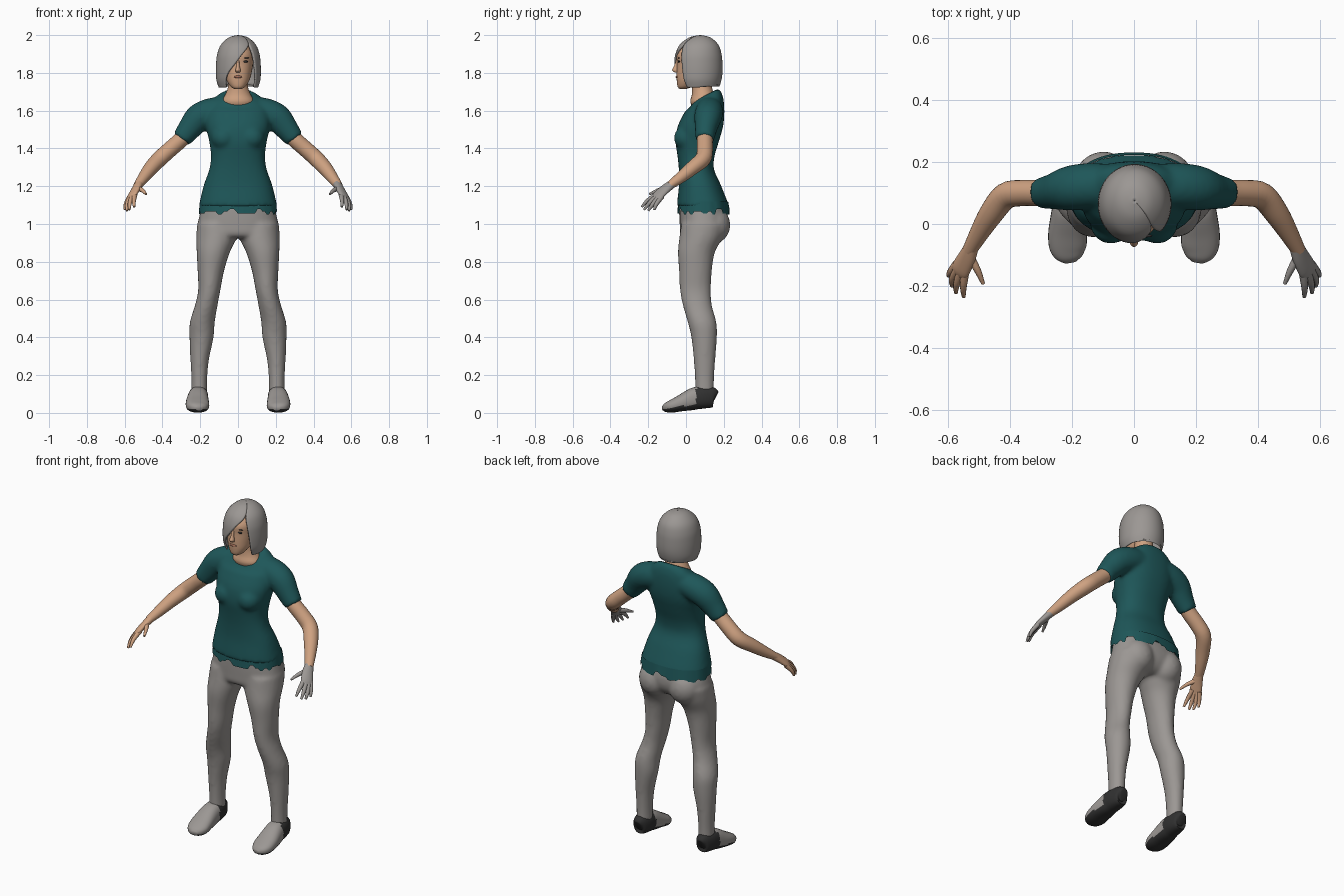
import bpy, bmesh, math, random
from mathutils import Vector, Matrix

random.seed(4)
cube = bpy.data.objects.get("Cube")
if cube:
    bpy.data.objects.remove(cube, do_unlink=True)


def material(name, r, g, b):
    m = bpy.data.materials.new(name)
    m.use_nodes = True
    m.diffuse_color = (r, g, b, 1)
    m.node_tree.nodes["Principled BSDF"].inputs["Base Color"].default_value = (r, g, b, 1)
    return m


GREY = material("warm_grey", .33, .31, .295)
TEAL = material("dark_teal", .013, .095, .1)
SKIN = material("skin", .62, .36, .22)
DARK = material("charcoal", .03, .03, .03)
LIP = material("lip", .4, .17, .11)


def spline(rows, k=4):
    """Catmull-Rom resampling of a list of equal-length rows."""
    out = []
    for i in range(len(rows) - 1):
        p = [rows[max(0, min(len(rows) - 1, i + j))] for j in (-1, 0, 1, 2)]
        for s in range(k):
            t = s / k
            out.append([.5 * (2 * b + (c - a) * t + (2 * a - 5 * b + 4 * c - d) * t * t
                              + (3 * b - a - 3 * c + d) * t ** 3) for a, b, c, d in zip(*p)])
    return out + [list(rows[-1])]


def bridge(bm, rings, closed=True):
    n = len(rings[0])
    for a, b in zip(rings, rings[1:]):
        for i in range(n if closed else n - 1):
            j = (i + 1) % n
            bm.faces.new((a[i], a[j], b[j], b[i]))


def loft(bm, rows, side=1, ref=(0, 0, 1), level=False, n=28, power=2, k=4, caps=True):
    """Skin rows of (x, y, z, half width, half depth); level keeps rings horizontal."""
    rows = spline(rows, k)
    pts = [Vector(r[:3]) for r in rows]
    rings = []
    for i, r in enumerate(rows):
        t = pts[min(i + 1, len(pts) - 1)] - pts[max(i - 1, 0)]
        t = Vector((0, 0, 1)) if level else t.normalized()
        u = (Vector((0, 1, 0)) if level else Vector(ref)).cross(t).normalized()
        v = t.cross(u)
        ring = []
        for j in range(n):
            c, s = math.cos(math.tau * j / n), math.sin(math.tau * j / n)
            c = math.copysign(abs(c) ** (2 / power), c)
            s = math.copysign(abs(s) ** (2 / power), s)
            q = pts[i] + u * c * r[3] + v * s * r[4]
            ring.append(bm.verts.new((q.x * side, q.y, q.z)))
        rings.append(ring)
    bridge(bm, rings)
    if caps:
        bm.faces.new(rings[0])
        bm.faces.new(rings[-1])
    return rings


def ball(bm, loc, size):
    bmesh.ops.create_uvsphere(bm, u_segments=20, v_segments=12, radius=1,
                              matrix=Matrix.LocRotScale(Vector(loc), None, Vector(size)))


def finish(name, bm, *mats, voxel=0, rule=None, angle=50):
    bmesh.ops.recalc_face_normals(bm, faces=bm.faces)
    if rule:
        for f in bm.faces:
            f.material_index = int(rule(f))
    me = bpy.data.meshes.new(name)
    bm.to_mesh(me)
    bm.free()
    ob = bpy.data.objects.new(name, me)
    bpy.context.collection.objects.link(ob)
    for m in mats:
        me.materials.append(m)
    bpy.ops.object.select_all(action="DESELECT")
    ob.select_set(True)
    bpy.context.view_layer.objects.active = ob
    bpy.ops.object.shade_smooth_by_angle(angle=math.radians(angle))
    if voxel:
        mod = ob.modifiers.new("Blend", "REMESH")
        mod.mode, mod.voxel_size, mod.use_smooth_shade = "VOXEL", voxel, True
        mod = ob.modifiers.new("Soften", "SMOOTH")
        mod.factor, mod.iterations = .5, 6
    return ob


# Shirt: torso, bust and sleeves blended together
bm = bmesh.new()
torso = loft(bm, [(0, .09, 1.09, .208, .138), (0, .085, 1.13, .2, .13), (0, .073, 1.21, .18, .11),
                  (0, .055, 1.29, .152, .093), (0, .053, 1.36, .143, .098), (0, .06, 1.44, .153, .115),
                  (0, .077, 1.52, .17, .12), (0, .1, 1.6, .165, .103), (0, .11, 1.65, .14, .085),
                  (0, .105, 1.685, .09, .068)], level=True, power=2.3, n=40)
for ring in torso:  # collar dips at the front
    for v in ring:
        v.co.z += .5 * (v.co.y - .11) * max(0, v.co.z - 1.6) / .08
for s in (1, -1):
    ball(bm, (.075 * s, .005, 1.455), (.068, .07, .065))
    loft(bm, [(.08, .125, 1.605, .07, .07), (.15, .122, 1.59, .075, .075), (.21, .115, 1.56, .072, .074),
              (.26, .105, 1.5, .058, .062), (.3, .1, 1.448, .05, .052)], s)
finish("shirt", bm, TEAL, voxel=.011)

# Ragged lower edge of the shirt
bm = bmesh.new()
rings = loft(bm, [(0, .092, 1.12, .202, .131), (0, .093, 1.07, .207, .138)],
             level=True, power=2.3, n=80, k=1, caps=False)
for i in range(0, 80, 2):
    drop = random.choice((1.05, 1.055, 1.065, 1.08))
    for v in rings[-1][i:i + 2]:
        v.co.z = drop
finish("ragged_hem", bm, TEAL)

# Trousers: pelvis, seat and legs blended together
bm = bmesh.new()
loft(bm, [(0, .085, 1.11, .187, .118), (0, .093, 1.05, .203, .127), (0, .092, .99, .214, .125),
          (0, .08, .945, .205, .11), (0, .075, .925, .17, .08)], level=True, power=2.3, n=40)
for s in (1, -1):
    ball(bm, (.098 * s, .143, .995), (.095, .092, .1))
    loft(bm, [(.112, .095, 1.0, .105, .12), (.114, .08, .93, .107, .115), (.131, .055, .85, .088, .098),
              (.144, .05, .75, .07, .087), (.152, .05, .65, .059, .082), (.168, .06, .57, .06, .077),
              (.189, .085, .48, .066, .076), (.193, .096, .4, .064, .068), (.203, .098, .28, .049, .057),
              (.205, .098, .18, .042, .051), (.205, .098, .1, .042, .05)], s, level=True)
finish("trousers", bm, GREY, voxel=.011)

for s, side in ((1, "left"), (-1, "right")):
    # Shoe with dark heel and sole
    bm = bmesh.new()
    loft(bm, [(.208, .156, .08, .02, .03), (.208, .145, .083, .038, .052), (.209, .1, .082, .05, .058),
              (.211, .055, .078, .053, .059), (.213, .02, .067, .057, .055), (.215, -.03, .05, .062, .043),
              (.213, -.075, .035, .06, .034), (.208, -.107, .027, .043, .024),
              (.205, -.124, .024, .018, .011)], s, power=2.4)
    finish(side + "_shoe", bm, GREY, DARK,
           rule=lambda f: f.calc_center_median().y > .055 or f.normal.z < -.35)

    # Bare arm
    bm = bmesh.new()
    loft(bm, [(.24, .108, 1.51, .042, .042), (.3, .1, 1.448, .042, .042), (.36, .1, 1.395, .042, .042),
              (.415, .09, 1.345, .043, .042), (.462, .032, 1.295, .039, .037),
              (.5, -.03, 1.245, .031, .03), (.532, -.087, 1.203, .023, .021)], s)
    finish(side + "_arm", bm, SKIN)

    # Hand with palm and splayed fingers
    bm = bmesh.new()
    loft(bm, [(.525, -.075, 1.211, .024, .022), (.54, -.11, 1.185, .031, .019),
              (.56, -.147, 1.152, .034, .015), (.566, -.162, 1.138, .027, .01)], s, ref=(.65, -.3, .75))
    for finger in (((.53, -.105, 1.19), (.505, -.15, 1.177), (.487, -.193, 1.158)),
                   ((.545, -.15, 1.158), (.551, -.203, 1.125), (.55, -.235, 1.09)),
                   ((.557, -.148, 1.152), (.573, -.195, 1.11), (.575, -.222, 1.075)),
                   ((.567, -.14, 1.147), (.587, -.178, 1.102), (.588, -.2, 1.07)),
                   ((.572, -.128, 1.145), (.594, -.157, 1.105), (.599, -.168, 1.075))):
        loft(bm, [(*p, r, r) for p, r in zip(finger, (.014, .011, .006))], s, n=10, k=3)
    finish(side + "_hand", bm, GREY if s > 0 else SKIN)

# Neck
bm = bmesh.new()
loft(bm, [(0, .095, 1.6, .06, .05), (0, .087, 1.645, .085, .064), (0, .09, 1.685, .068, .059),
          (0, .085, 1.725, .053, .052), (0, .08, 1.8, .05, .05)], level=True)
finish("neck", bm, SKIN)

# Head and nose
bm = bmesh.new()
loft(bm, [(0, -.018, 1.714, .016, .015), (0, -.005, 1.727, .038, .039), (0, .015, 1.76, .06, .064),
          (0, .035, 1.8, .072, .085), (0, .046, 1.85, .08, .094), (0, .046, 1.9, .08, .094),
          (0, .052, 1.95, .055, .065)], level=True, power=2.1)
loft(bm, [(0, -.046, 1.868, .006, .006), (0, -.053, 1.835, .009, .011), (0, -.057, 1.814, .014, .017),
          (0, -.05, 1.802, .01, .01)], level=True, n=14)
finish("head", bm, SKIN)

# Facial details
bm = bmesh.new()
for s in (1, -1):
    ball(bm, (.036 * s, -.037, 1.86), (.017, .006, .006))
    ball(bm, (.039 * s, -.038, 1.879), (.02, .005, .003))
finish("eyes_and_brows", bm, DARK)
bm = bmesh.new()
ball(bm, (0, -.047, 1.779), (.022, .008, .007))
finish("lips", bm, LIP)

# Bobbed hair: rows of height, half width, half depth, centre y, and the two edges of the face opening
bm = bmesh.new()
rings = []
for z, rx, ry, cy, a, b in spline([(2.0, .002, .002, .075, 45, 45.5), (1.988, .05, .055, .073, 43, 43.5),
                                   (1.95, .092, .102, .069, 36, 39), (1.9, .112, .122, .066, 11, 43),
                                   (1.85, .118, .128, .065, -8, 47), (1.8, .119, .128, .065, -28, 50),
                                   (1.76, .116, .122, .065, -36, 52), (1.722, .104, .108, .067, -40, 56)]):
    ring = []
    for i in range(61):
        ang = math.radians(b + (360 + a - b) * i / 60)
        ring.append(bm.verts.new((.002 + rx * math.sin(ang), cy - ry * math.cos(ang), z)))
    rings.append(ring)
for v in rings[-1]:  # nape is slightly shorter
    v.co.z += .08 * max(0, v.co.y - .05)
bridge(bm, rings, closed=False)
hair = finish("hair", bm, GREY)
mod = hair.modifiers.new("Thickness", "SOLIDIFY")
mod.thickness, mod.offset = .01, -1
